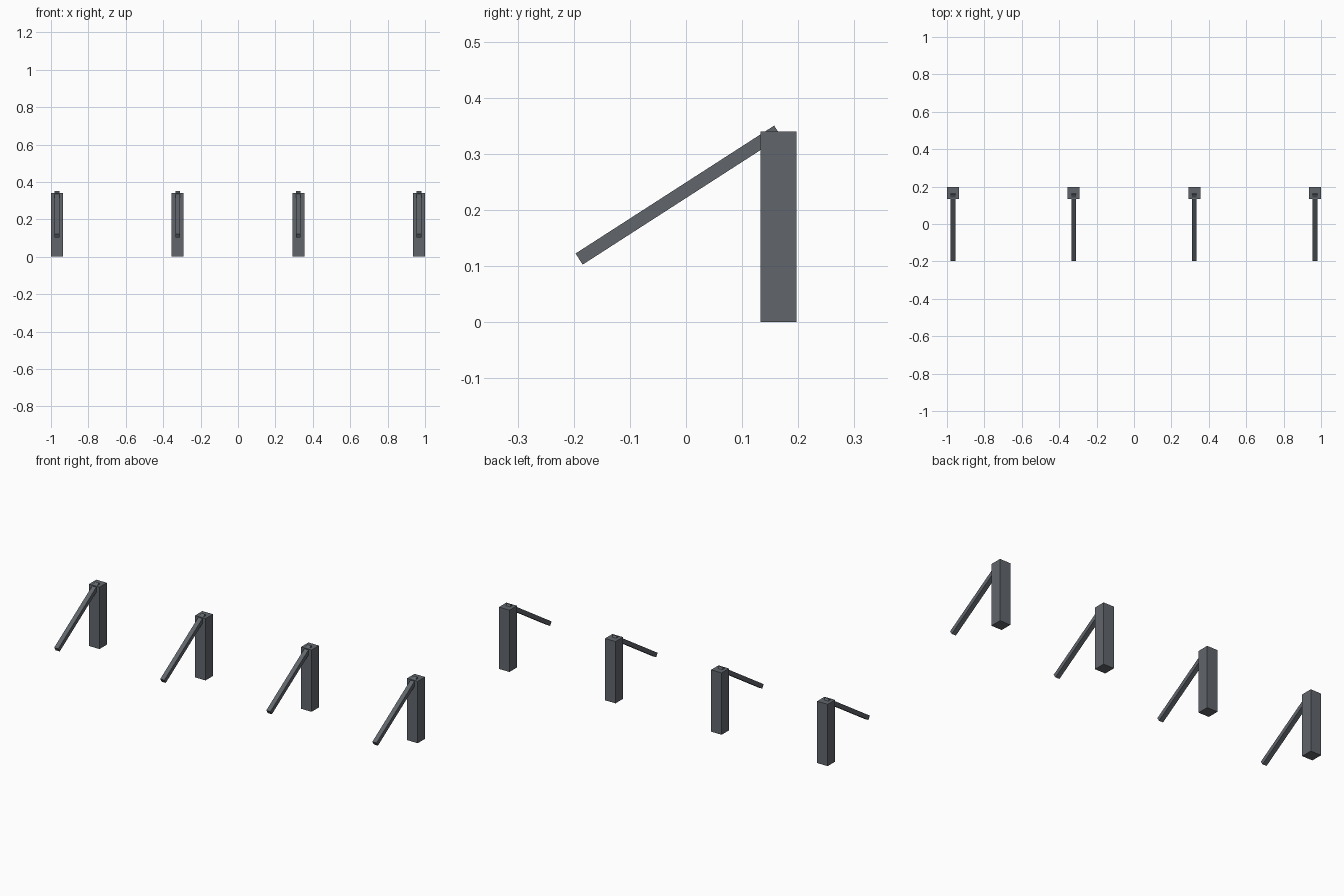
import bpy
from mathutils import Vector

if "Cube" in bpy.data.objects:
    bpy.data.objects.remove(bpy.data.objects["Cube"])

POST_W, POST_H, POST_Y = 0.064, 0.34, 0.165

# Dark slate grey for every part
slate = bpy.data.materials.new("slate_grey")
slate.diffuse_color = (0.12, 0.133, 0.15, 1)
slate.use_nodes = True
slate.node_tree.nodes["Principled BSDF"].inputs["Base Color"].default_value = slate.diffuse_color


def box(name, size, location, rotation=(0, 0, 0)):
    bpy.ops.mesh.primitive_cube_add(size=1, location=location, rotation=rotation)
    ob = bpy.context.object
    ob.name = name
    ob.scale = size
    ob.data.materials.append(slate)


# Row of four upright posts, each with a square sloping arm reaching forward
for i in range(4):
    x = -0.968 + i * 2 * 0.968 / 3
    a, b = Vector((x, -0.1905, 0.1125)), Vector((x, 0.1635, 0.3405))
    box(f"post_{i + 1}", (POST_W, POST_W, POST_H), (x, POST_Y, POST_H / 2))
    box(f"sloping_arm_{i + 1}", (0.025, 0.0235, (b - a).length), (a + b) / 2,
        (b - a).to_track_quat('Z', 'Y').to_euler())
